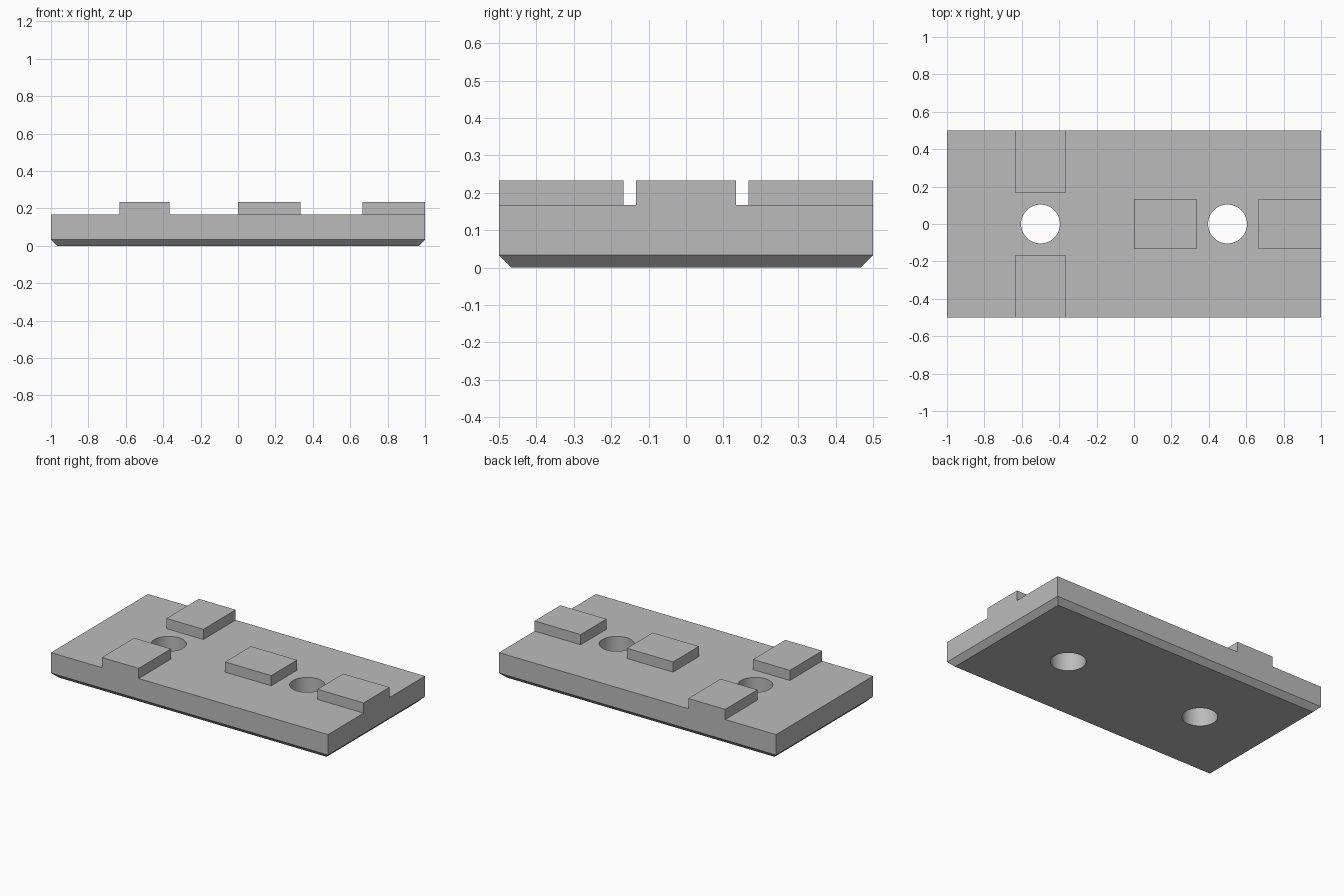
import bpy
import bmesh
from mathutils import Matrix, Vector

default = bpy.data.objects.get("Cube")
if default:
    bpy.data.objects.remove(default, do_unlink=True)

CHAMFER = 0.0333
PLATE_TOP = 0.1667
PAD_TOP = 0.2333
HOLE_RADIUS = 0.104

grey = bpy.data.materials.new("plain grey")
grey.use_nodes = True
colour = (0.5, 0.5, 0.5, 1)
grey.diffuse_color = colour
grey.node_tree.nodes["Principled BSDF"].inputs["Base Color"].default_value = colour


def make_object(name, bm):
    mesh = bpy.data.meshes.new(name)
    bm.to_mesh(mesh)
    bm.free()
    mesh.materials.append(grey)
    obj = bpy.data.objects.new(name, mesh)
    bpy.context.collection.objects.link(obj)
    return obj


def box(name, low, high):
    low, high = Vector(low), Vector(high)
    bm = bmesh.new()
    matrix = Matrix.Translation((low + high) / 2) @ Matrix.Diagonal((*(high - low), 1))
    bmesh.ops.create_cube(bm, size=1, matrix=matrix)
    return make_object(name, bm)


def cylinder(name, x):
    bm = bmesh.new()
    bmesh.ops.create_cone(bm, cap_ends=True, segments=64, radius1=HOLE_RADIUS,
                          radius2=HOLE_RADIUS, depth=1,
                          matrix=Matrix.Translation((x, 0, 0)))
    return make_object(name, bm)


def combine(target, tool, operation):
    tool.hide_render = True
    mod = target.modifiers.new(operation, "BOOLEAN")
    mod.operation, mod.solver, mod.object = operation, "EXACT", tool
    bpy.context.view_layer.objects.active = target
    bpy.ops.object.modifier_apply(modifier=mod.name)
    bpy.data.objects.remove(tool, do_unlink=True)


# Base plate with a chamfered lower rim
plate = box("base_plate", (-1, -0.5, 0), (1, 0.5, PLATE_TOP))
bm = bmesh.new()
bm.from_mesh(plate.data)
rim = [e for e in bm.edges if all(v.co.z < CHAMFER for v in e.verts)]
bmesh.ops.bevel(bm, geom=rim, offset=CHAMFER, segments=1, affect="EDGES")
bm.to_mesh(plate.data)
bm.free()

# Raised pads: a pair across the plate, a pair along it
pads = {
    "front_pad": ((-0.6333, -0.5), (-0.3667, -0.1667)),
    "back_pad": ((-0.6333, 0.1667), (-0.3667, 0.5)),
    "middle_pad": ((0, -0.1333), (0.3333, 0.1333)),
    "end_pad": ((0.6667, -0.1333), (1, 0.1333)),
}
for name, (low, high) in pads.items():
    pad = box(name, (*low, PLATE_TOP - 0.05), (*high, PAD_TOP))
    combine(plate, pad, "UNION")

# Two through holes
for x in (-0.5, 0.5):
    combine(plate, cylinder("hole_cutter", x), "DIFFERENCE")

# Merge coplanar faces and smooth only the hole walls
bm = bmesh.new()
bm.from_mesh(plate.data)
bmesh.ops.remove_doubles(bm, verts=bm.verts, dist=0.0001)
bmesh.ops.dissolve_limit(bm, angle_limit=0.01, verts=bm.verts, edges=bm.edges)
bm.to_mesh(plate.data)
bm.free()
plate.select_set(True)
bpy.context.view_layer.objects.active = plate
bpy.ops.object.shade_smooth_by_angle()
